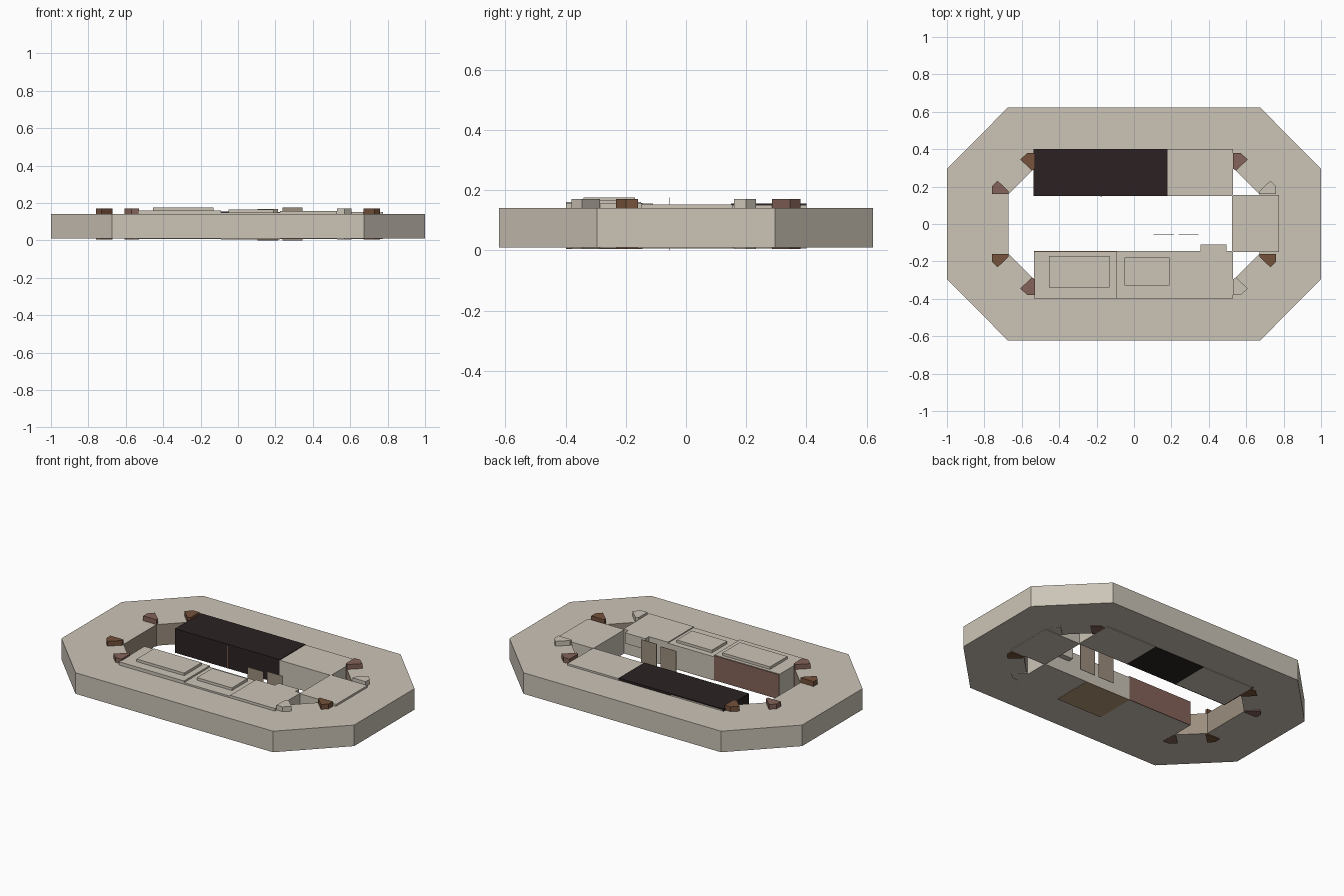
import bpy, bmesh

if "Cube" in bpy.data.objects:
    bpy.data.objects.remove(bpy.data.objects["Cube"])


def material(name, rgb):
    m = bpy.data.materials.new(name)
    m.diffuse_color = (*rgb, 1)
    m.use_nodes = True
    m.node_tree.nodes["Principled BSDF"].inputs["Base Color"].default_value = m.diffuse_color
    return m


STONE = material("pale stone", (.60, .55, .47))
BLACK = material("near black", (.025, .016, .016))
BROWN = material("brown", (.18, .085, .045))
MAUVE = material("mauve brown", (.23, .125, .10))
TAUPE = material("taupe", (.33, .27, .21))
TAN = material("tan", (.45, .31, .19))


def finish(name, bm, *mats):
    bmesh.ops.recalc_face_normals(bm, faces=bm.faces)
    me = bpy.data.meshes.new(name)
    bm.to_mesh(me)
    bm.free()
    for m in mats:
        me.materials.append(m)
    ob = bpy.data.objects.new(name, me)
    bpy.context.collection.objects.link(ob)
    return ob


def prism(name, pts, z0, z1, mat):
    bm = bmesh.new()
    lo = [bm.verts.new((x, y, z0)) for x, y in pts]
    hi = [bm.verts.new((x, y, z1)) for x, y in pts]
    bm.faces.new(lo)
    bm.faces.new(hi)
    n = len(pts)
    for i in range(n):
        j = (i + 1) % n
        bm.faces.new((lo[i], lo[j], hi[j], hi[i]))
    return finish(name, bm, mat)


def box(name, x0, x1, y0, y1, z0, z1, mat):
    return prism(name, [(x0, y0), (x1, y0), (x1, y1), (x0, y1)], z0, z1, mat)


def octagon(x, y, cx, cy):
    return [(cx, -y), (x, -cy), (x, cy), (cx, y),
            (-cx, y), (-x, cy), (-x, -cy), (-cx, -y)]


# Octagonal ring, with taupe walls round the opening
bm = bmesh.new()
loops = [[bm.verts.new((x, y, z)) for x, y in octagon(*o)] for o, z in (
    ((1, .622, .675, .295), .01), ((1, .622, .675, .295), .14),
    ((.67, .30, .53, .16), .14), ((.67, .30, .53, .16), .01))]
for k in range(4):
    a, b = loops[k], loops[(k + 1) % 4]
    for i in range(8):
        j = (i + 1) % 8
        f = bm.faces.new((a[i], a[j], b[j], b[i]))
        f.material_index = 1 if k == 2 else 0
finish("octagonal_ring", bm, STONE, TAUPE)

# Corner posts at the ends of the opening's diagonal walls
SIDE = [(.67, .16), (.76, .16), (.76, .20), (.73, .232), (.67, .175)]
END = [(.53, .38), (.57, .38), (.608, .345), (.545, .285), (.53, .295)]
for label, shape, sx, sy, mat in (
        ("side_post_back_left", SIDE, -1, 1, MAUVE),
        ("side_post_front_left", SIDE, -1, -1, BROWN),
        ("side_post_back_right", SIDE, 1, 1, STONE),
        ("side_post_front_right", SIDE, 1, -1, BROWN),
        ("end_post_back_left", END, -1, 1, BROWN),
        ("end_post_front_left", END, -1, -1, MAUVE),
        ("end_post_back_right", END, 1, 1, MAUVE),
        ("end_post_front_right", END, 1, -1, STONE)):
    prism(label, [(x * sx, y * sy) for x, y in shape], .005, .17, mat)

# Back row: dark counter and pale counter
box("back_cabinet_left", -.53, -.175, .155, .398, .006, .148, STONE)
box("back_cabinet_middle", -.175, .18, .155, .398, .006, .148, BLACK)
box("dark_counter_top", -.535, .18, .15, .40, .147, .155, BLACK)
box("dark_counter_front", -.535, .18, .15, .156, .006, .15, BLACK)
box("dark_counter_end", -.536, -.53, .15, .40, .006, .15, BLACK)
box("counter_front_seam", -.178, -.172, .147, .151, .006, .15, BROWN)
box("back_cabinet_right", .18, .53, .15, .40, .006, .151, STONE)

# Front row: three cabinets with raised plates
box("front_cabinet_left", -.535, -.09, -.398, -.15, .006, .16, STONE)
box("front_cabinet_left_panel", -.535, -.09, -.15, -.145, .006, .158, MAUVE)
box("front_cabinet_middle", -.09, .225, -.398, -.145, .008, .15, STONE)
box("front_cabinet_middle_base", -.09, .225, -.398, -.145, .004, .008, TAN)
box("front_cabinet_right", .225, .53, -.398, -.145, .006, .156, STONE)
box("large_raised_plate", -.455, -.13, -.34, -.17, .16, .176, STONE)
box("small_raised_plate", -.05, .19, -.33, -.18, .15, .166, STONE)
box("front_ledge", .355, .495, -.145, -.11, .09, .156, STONE)

# Right-hand bench
box("right_bench", .525, .775, -.15, .155, .006, .152, STONE)

# Pair of thin standing panels in the opening
for i, (x, top) in enumerate(((.105, .168), (.238, .176))):
    box(f"standing_panel_{i + 1}", x, x + .108, -.056, -.054, 0, top, TAUPE)
